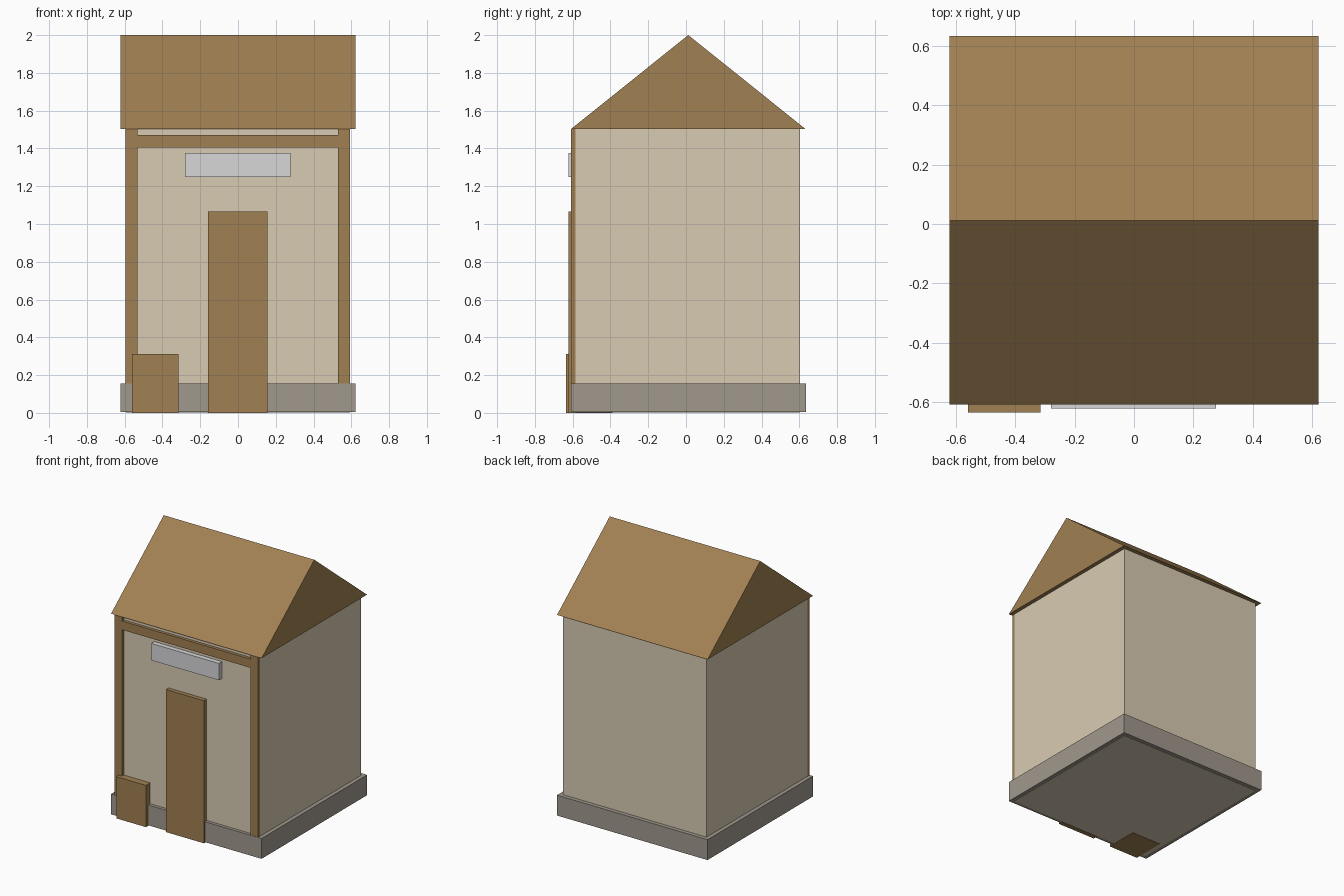
import bpy, bmesh

if "Cube" in bpy.data.objects:
    bpy.data.objects.remove(bpy.data.objects["Cube"])


def material(name, rgb):
    """Flat colour from 8-bit sRGB, stored as linear."""
    def lin(c):
        c /= 255
        return c / 12.92 if c <= 0.04045 else ((c + 0.055) / 1.055) ** 2.4
    m = bpy.data.materials.new(name)
    m.diffuse_color = (*[lin(c) for c in rgb], 1)
    m.use_nodes = True
    m.node_tree.nodes["Principled BSDF"].inputs["Base Color"].default_value = m.diffuse_color
    return m


WOOD = material("brown_wood", (161, 128, 83))
PLASTER = material("beige_plaster", (216, 203, 178))
STONE = material("grey_stone", (160, 152, 141))
PALE = material("pale_grey", (215, 215, 217))


def prism(name, profile, x0, x1, mat):
    """Extrude a (y, z) profile along x."""
    bm = bmesh.new()
    face = bm.faces.new([bm.verts.new((x0, y, z)) for y, z in profile])
    out = bmesh.ops.extrude_face_region(bm, geom=[face])
    moved = [v for v in out["geom"] if isinstance(v, bmesh.types.BMVert)]
    bmesh.ops.translate(bm, verts=moved, vec=(x1 - x0, 0, 0))
    bmesh.ops.recalc_face_normals(bm, faces=bm.faces)
    mesh = bpy.data.meshes.new(name)
    bm.to_mesh(mesh)
    bm.free()
    mesh.materials.append(mat)
    obj = bpy.data.objects.new(name, mesh)
    bpy.context.collection.objects.link(obj)
    return obj


def box(name, x, y, z, mat):
    profile = [(y[0], z[0]), (y[1], z[0]), (y[1], z[1]), (y[0], z[1])]
    return prism(name, profile, x[0], x[1], mat)


# Plinth and house body (bottoms staggered slightly to avoid coplanar faces)
box("plinth", (-0.622, 0.622), (-0.61, 0.634), (0.004, 0.156), STONE)
box("walls", (-0.593, 0.593), (-0.586, 0.604), (0.002, 1.502), PLASTER)

# Gable roof with the ridge along x
prism("roof", [(-0.61, 1.502), (0.634, 1.502), (0.012, 2.0)], -0.622, 0.622, WOOD)

# Timber frame on the front
for side, x in (("left", (-0.595, -0.533)), ("right", (0.53, 0.592))):
    box(side + "_post", x, (-0.608, -0.584), (0.1, 1.502), WOOD)
box("front_beam", (-0.533, 0.53), (-0.608, -0.58), (1.405, 1.47), WOOD)

# Door, sign board and crate
box("door", (-0.158, 0.155), (-0.623, -0.592), (0, 1.065), WOOD)
box("sign_board", (-0.28, 0.277), (-0.622, -0.58), (1.25, 1.376), PALE)
box("crate", (-0.56, -0.315), (-0.636, -0.388), (0, 0.312), WOOD)
